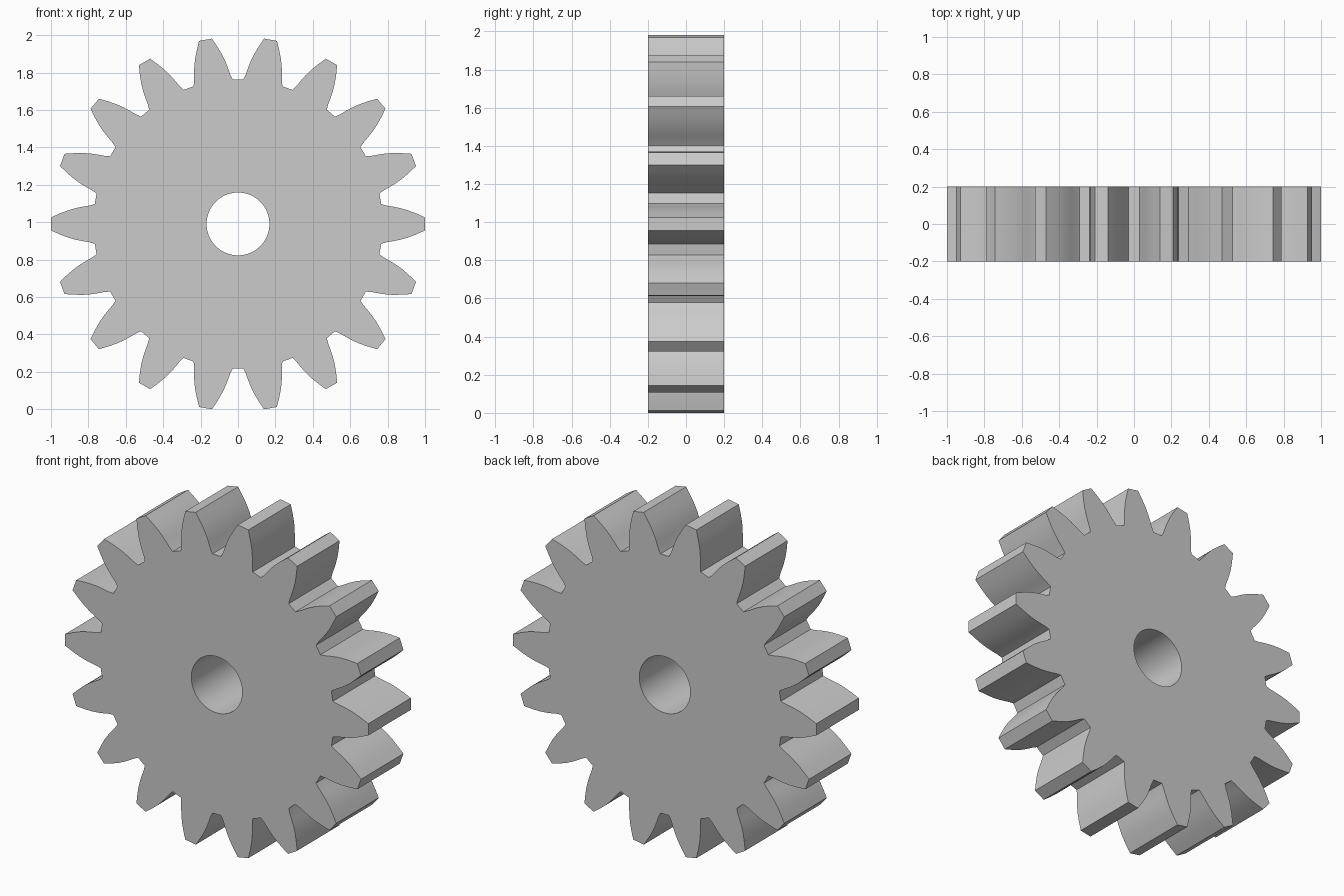
import bpy, bmesh
from math import sin, cos, pi, radians

if "Cube" in bpy.data.objects:
    bpy.data.objects.remove(bpy.data.objects["Cube"])

TEETH, HOLE_R, HALF_DEPTH = 18, 0.168, 0.2

# One flank of a tooth: (distance from axis, half width), root to tip
FLANK = [(0.766, 0.106), (0.795, 0.098), (0.83, 0.092), (0.865, 0.085),
         (0.905, 0.074), (0.95, 0.057), (1.0, 0.035)]
tooth = [(r, -t) for r, t in FLANK] + [(r, t) for r, t in reversed(FLANK)]

# Outline: the tooth repeated around the axis
outline = []
for i in range(TEETH):
    c, s = cos(2 * pi * i / TEETH), sin(2 * pi * i / TEETH)
    outline += [(r * c - t * s, r * s + t * c) for r, t in tooth]
hole = [(HOLE_R * cos(2 * pi * i / 72), HOLE_R * sin(2 * pi * i / 72)) for i in range(72)]
centre_z = max(z for _, z in outline)

bm = bmesh.new()


def loop(points):
    vs = [bm.verts.new((x, -HALF_DEPTH, z + centre_z)) for x, z in points]
    return [bm.edges.new((vs[i - 1], vs[i])) for i in range(len(vs))]


# Front face with the shaft hole, then extruded through the thickness
edges = loop(outline) + loop(hole)
bmesh.ops.triangle_fill(bm, edges=edges, use_beauty=True, use_dissolve=False, normal=(0, -1, 0))
ext = bmesh.ops.extrude_face_region(bm, geom=bm.faces[:], use_keep_orig=True)
moved = [g for g in ext["geom"] if isinstance(g, bmesh.types.BMVert)]
bmesh.ops.translate(bm, verts=moved, vec=(0, 2 * HALF_DEPTH, 0))
bmesh.ops.recalc_face_normals(bm, faces=bm.faces[:])

mesh = bpy.data.meshes.new("spur_gear")
bm.to_mesh(mesh)
bm.free()
gear = bpy.data.objects.new("spur_gear", mesh)
bpy.context.collection.objects.link(gear)

# Smooth bore, crisp teeth
bpy.context.view_layer.objects.active = gear
gear.select_set(True)
bpy.ops.object.shade_smooth_by_angle(angle=radians(6))
